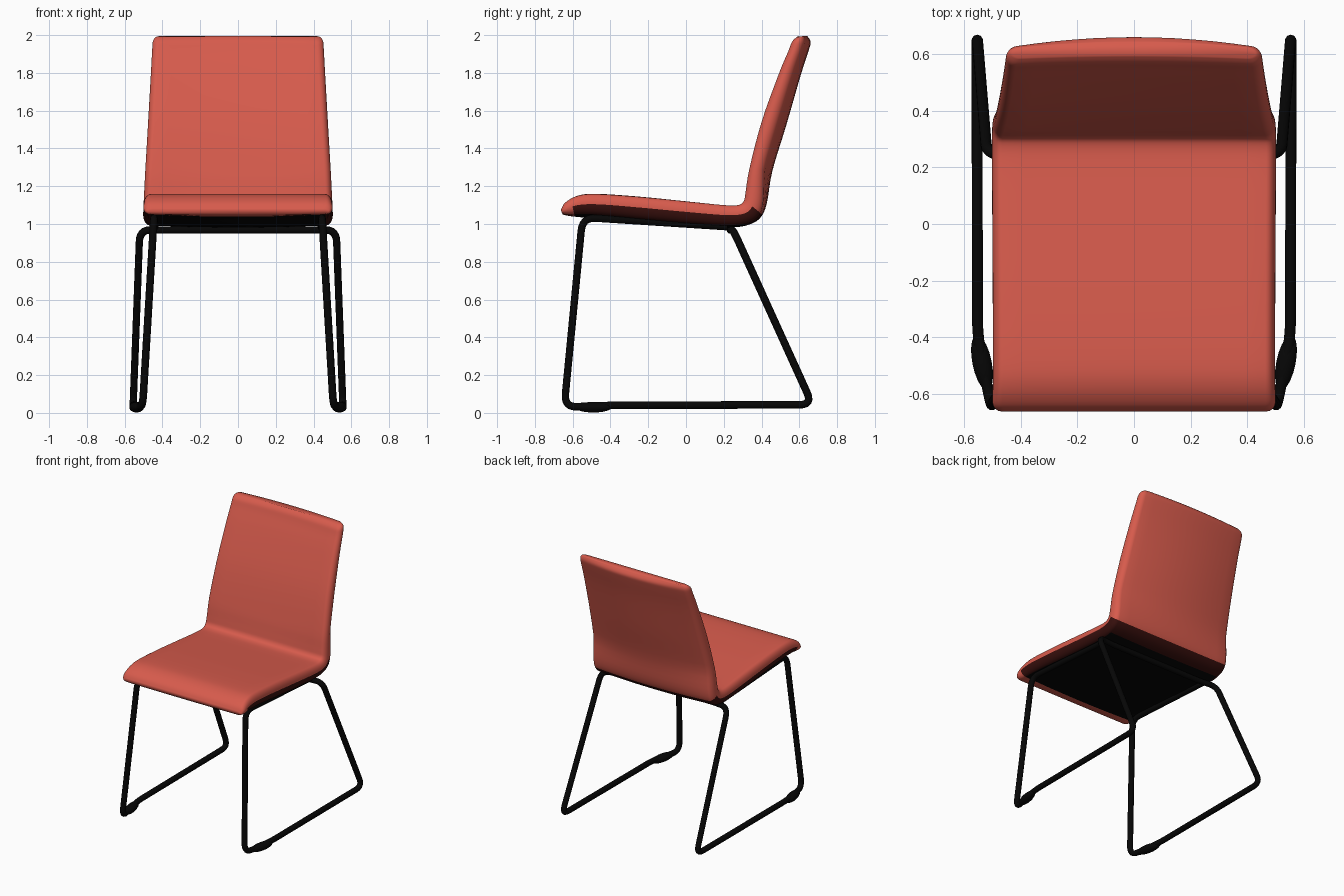
import bpy, bmesh, math
from mathutils import Vector

cube = bpy.data.objects.get("Cube")
if cube:
    bpy.data.objects.remove(cube, do_unlink=True)


def material(name, rgb):
    m = bpy.data.materials.new(name)
    m.use_nodes = True
    m.diffuse_color = (*rgb, 1)
    bsdf = m.node_tree.nodes["Principled BSDF"]
    bsdf.inputs["Base Color"].default_value = (*rgb, 1)
    bsdf.inputs["Roughness"].default_value = 0.6
    return m


RED = material("coral_red", (0.68, 0.105, 0.073))
BLACK = material("black", (0.002, 0.002, 0.002))
MAROON = material("dark_maroon", (0.04, 0.005, 0.004))


def finish(bm, name, mats, angle=60):
    bmesh.ops.recalc_face_normals(bm, faces=bm.faces)
    me = bpy.data.meshes.new(name)
    bm.to_mesh(me)
    bm.free()
    ob = bpy.data.objects.new(name, me)
    bpy.context.collection.objects.link(ob)
    for m in mats:
        me.materials.append(m)
    bpy.ops.object.select_all(action="DESELECT")
    ob.select_set(True)
    bpy.context.view_layer.objects.active = ob
    bpy.ops.object.shade_smooth_by_angle(angle=math.radians(angle))
    return ob


def smooth_path(pts, steps):
    """Catmull-Rom curve through the points."""
    out = []
    ext = [pts[0]] + pts + [pts[-1]]
    for a, b, c, d in zip(ext, ext[1:], ext[2:], ext[3:]):
        for i in range(steps):
            t = i / steps
            out.append(0.5 * (2 * b + (c - a) * t + (2 * a - 5 * b + 4 * c - d) * t ** 2
                              + (3 * b - a - 3 * c + d) * t ** 3))
    return out + [pts[-1]]


# Seat shell: sitting side and outer side of the profile as (y, z) pairs
INNER = [(-.663, 1.075), (-.638, 1.115), (-.575, 1.15), (-.48, 1.16), (-.25, 1.145), (0, 1.12),
         (.2, 1.1), (.275, 1.1), (.305, 1.12), (.315, 1.17), (.335, 1.3), (.4, 1.55),
         (.49, 1.8), (.54, 1.92), (.56, 1.97), (.585, 1.995)]
OUTER = [(-.653, 1.05), (-.615, 1.042), (-.55, 1.035), (-.42, 1.025), (-.2, 1.005), (.05, .988),
         (.24, .982), (.335, .997), (.395, 1.035), (.428, 1.11), (.457, 1.28), (.53, 1.52),
         (.605, 1.78), (.65, 1.92), (.66, 1.965), (.642, 1.995)]


def seat_section():
    """Ring of (x fraction of flat part, rounding in x, height -1..1)."""
    flat = [1 - i / 6 for i in range(1, 12)]
    arc = [math.radians(a) for a in range(-90, 91, 15)]
    ring = [(1, math.cos(a), math.sin(a)) for a in arc]
    ring += [(f, 0, 1) for f in flat]
    ring += [(-1, -math.cos(a), math.sin(a)) for a in reversed(arc)]
    ring += [(-f, 0, -1) for f in flat]
    return ring


def build_seat():
    bm = bmesh.new()
    up = smooth_path([Vector(p) for p in INNER], 4)
    low = smooth_path([Vector(p) for p in OUTER], 4)
    section = seat_section()
    rings, r = [], 0.035
    for i, (u, l) in enumerate(zip(up, low)):
        back = min(max((u.y - 1.1) / 0.2, 0), 1)
        w = 0.502 - 0.052 * min(max((u.y - 1.1) / 0.9, 0), 1)
        w -= 0.02 * max(0, 1 - min(i, len(up) - 1 - i) / 5) ** 2
        ring = []
        for f, c, v in section:
            x = f * (w - r) + c * r
            k = (x / w) ** 2
            top = u + Vector((0.01 * back * (1 - k), -0.006 * back * k))
            bottom = l.lerp(u, (0.1 + 0.27 * back) * k)
            p = bottom.lerp(top, (v + 1) / 2)
            ring.append(bm.verts.new((x, p.x, p.y)))
        rings.append(ring)
    for s, (a, b) in enumerate(zip(rings, rings[1:])):
        for i in range(len(a)):
            j = (i + 1) % len(a)
            f = bm.faces.new((a[i], a[j], b[j], b[i]))
            # Maroon lower rim around a black underside panel
            v = section[i][2] + section[j][2]
            under = v < -0.01 and low[s].x > -0.63 and low[s].y < 1.04
            panel = v < -1.99 and -0.59 < low[s].x < 0.3
            f.material_index = 1 if panel else 2 if under else 0
    bm.faces.new(rings[0])
    bm.faces.new(rings[-1])
    finish(bm, "seat_shell", [RED, BLACK, MAROON], 75)


def rounded(pts, radius, steps=6):
    """Replace inner corners with arcs."""
    pts = [Vector(p) for p in pts]
    out = [pts[0]]
    for a, b, c in zip(pts, pts[1:], pts[2:]):
        d1, d2 = a - b, c - b
        p = b + d1.normalized() * min(radius, d1.length * 0.45)
        q = b + d2.normalized() * min(radius, d2.length * 0.45)
        for i in range(steps + 1):
            t = i / steps
            out.append(p * (1 - t) ** 2 + b * 2 * t * (1 - t) + q * t ** 2)
    return out + [pts[-1]]


def tube(name, pts, radius):
    cu = bpy.data.curves.new(name, "CURVE")
    cu.dimensions = "3D"
    cu.bevel_depth = radius
    cu.bevel_resolution = 3
    cu.use_fill_caps = True
    sp = cu.splines.new("POLY")
    sp.points.add(len(pts) - 1)
    for p, co in zip(sp.points, pts):
        p.co = (*co, 1)
    sp.use_smooth = True
    ob = bpy.data.objects.new(name, cu)
    cu.materials.append(BLACK)
    bpy.context.collection.objects.link(ob)


build_seat()

# Sled frame: side bar, front leg, floor runner, rear leg and rear cross bar
half = [(.44, .22, .985), (.445, -.548, 1.035), (.505, -.645, .03), (.553, -.4, .04),
        (.555, .67, .043), (.52, .25, .968), (.4, .235, .968)]
mirrored = [(-x, y, z) for x, y, z in reversed(half)]
tube("sled_frame", rounded(half + mirrored, 0.07), 0.02)

# Floor glides on the runners
for side, label in ((1, "left"), (-1, "right")):
    bm = bmesh.new()
    bmesh.ops.create_uvsphere(bm, u_segments=20, v_segments=12, radius=1)
    glide = finish(bm, label + "_floor_glide", [BLACK])
    glide.scale = (0.034, 0.1, 0.028)
    glide.location = (side * 0.537, -0.49, 0.03)
    glide.rotation_euler.z = -side * 0.2
